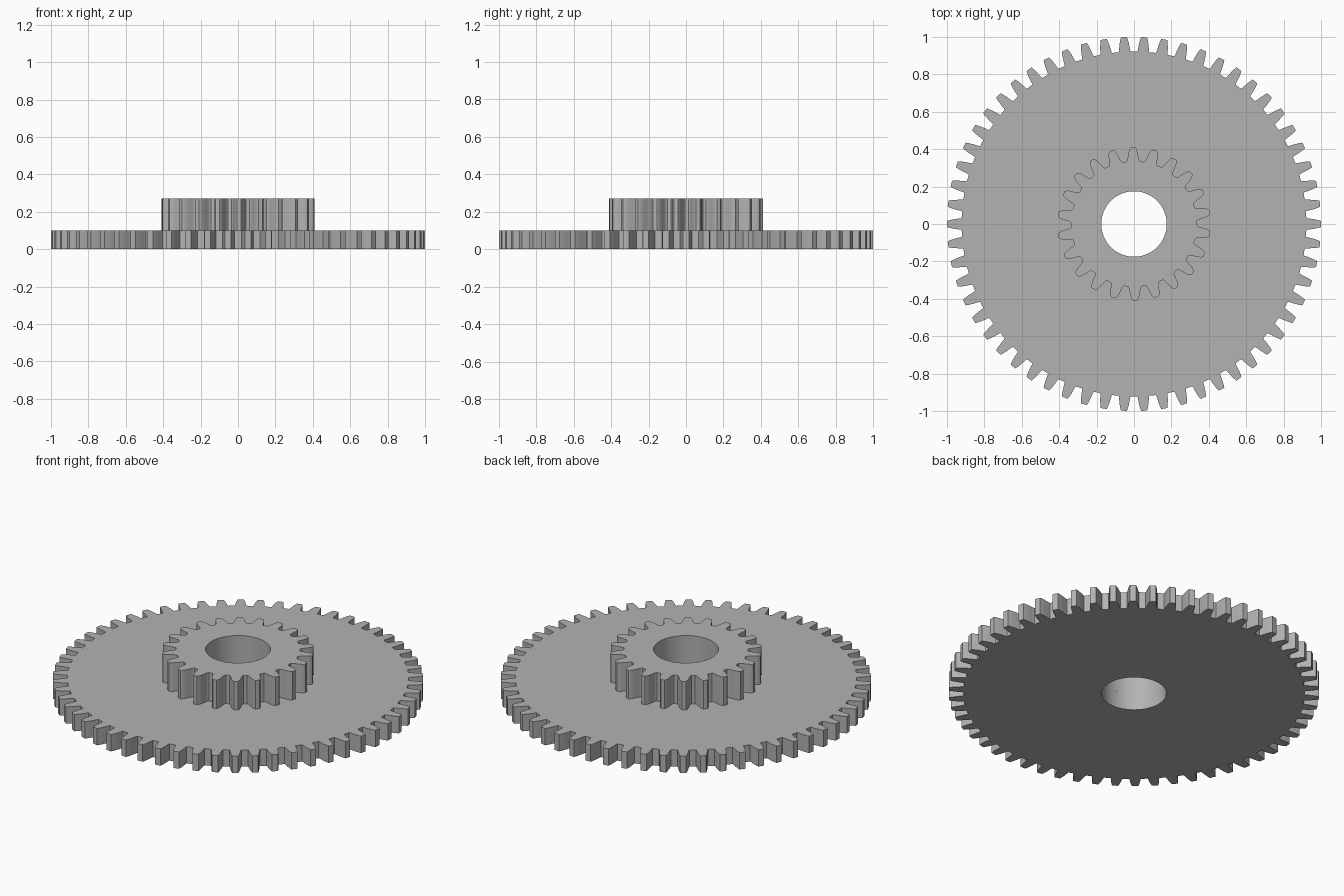
import bpy, bmesh, math

cube = bpy.data.objects.get("Cube")
if cube:
    bpy.data.objects.remove(cube, do_unlink=True)

BORE = 0.175

grey = bpy.data.materials.new("plain grey")
grey.use_nodes = True
colour = (0.45, 0.45, 0.45, 1)
grey.diffuse_color = colour
grey.node_tree.nodes["Principled BSDF"].inputs["Base Color"].default_value = colour


def gear(name, teeth, profile, z0, z1, turn=0.0, bottom=True):
    """Toothed ring; profile lists (radius, half width as a share of the pitch), root to tip."""
    pitch = math.tau / teeth
    tooth = [(r, -w) for r, w in profile] + [(r, w) for r, w in reversed(profile)]
    outline = [(r, turn + (i + w) * pitch) for i in range(teeth) for r, w in tooth]

    bm = bmesh.new()

    def loop(points, z):
        return [bm.verts.new((r * math.cos(a), r * math.sin(a), z)) for r, a in points]

    bore = [(BORE, a) for _, a in outline]
    out_low, out_high = loop(outline, z0), loop(outline, z1)
    in_low, in_high = loop(bore, z0), loop(bore, z1)

    # Teeth wall, top face, bore wall and bottom face
    strips = [(out_low, out_high), (out_high, in_high), (in_high, in_low)]
    if bottom:
        strips.append((in_low, out_low))
    n = len(outline)
    for a, b in strips:
        for i in range(n):
            j = (i + 1) % n
            bm.faces.new((a[i], a[j], b[j], b[i]))

    mesh = bpy.data.meshes.new(name)
    bm.to_mesh(mesh)
    bm.free()
    mesh.materials.append(grey)
    obj = bpy.data.objects.new(name, mesh)
    bpy.context.collection.objects.link(obj)
    bpy.ops.object.select_all(action='DESELECT')
    obj.select_set(True)
    bpy.context.view_layer.objects.active = obj
    bpy.ops.object.shade_smooth_by_angle(angle=math.radians(30))
    return obj


# Wide, thin gear at the base
gear("large_gear", 58,
     [(0.922, 0.32), (0.93, 0.295), (0.95, 0.265), (0.967, 0.235), (0.985, 0.195), (1.0, 0.15)],
     0.0, 0.1)

# Small gear stacked on top, sharing the bore
pinion_teeth = 22
gear("small_gear", pinion_teeth,
     [(0.336, 0.40), (0.34, 0.345), (0.35, 0.30), (0.365, 0.265), (0.38, 0.23),
      (0.395, 0.185), (0.405, 0.14), (0.41, 0.09)],
     0.1, 0.27, turn=math.pi / pinion_teeth + 0.013, bottom=False)
